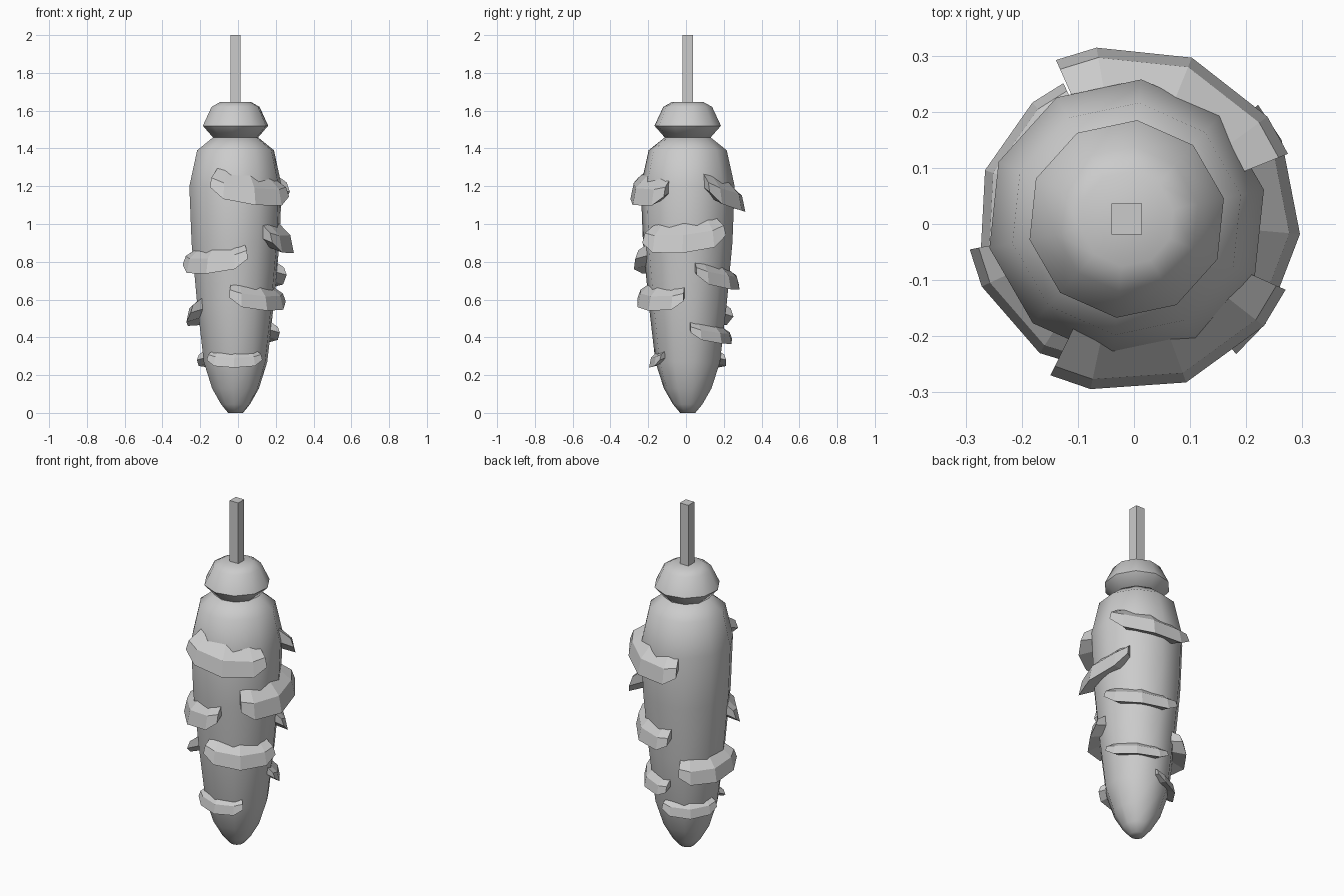
import bpy, bmesh
from math import radians, sin, cos

if "Cube" in bpy.data.objects:
    bpy.data.objects.remove(bpy.data.objects["Cube"])

CX, CY = -0.013, 0.009   # axis of the cone


def make_object(name, bm, smooth=None):
    bmesh.ops.recalc_face_normals(bm, faces=bm.faces)
    me = bpy.data.meshes.new(name)
    bm.to_mesh(me)
    bm.free()
    ob = bpy.data.objects.new(name, me)
    bpy.context.collection.objects.link(ob)
    if smooth:
        bpy.ops.object.select_all(action='DESELECT')
        ob.select_set(True)
        bpy.context.view_layer.objects.active = ob
        bpy.ops.object.shade_smooth_by_angle(angle=radians(smooth))
    return ob


def skin(bm, rings, around=False):
    """Bridge equal-length point loops and cap both ends."""
    vs = [[bm.verts.new(p) for p in ring] for ring in rings]
    n = len(vs[0])
    for a, b in zip(vs, vs[1:]):
        for i in range(n):
            j = (i + 1) % n
            bm.faces.new((a[i], a[j], b[j], b[i]))
    bm.faces.new(vs[0])
    bm.faces.new(vs[-1])


def polar(r, deg, z):
    a = radians(deg)
    return (CX + r * cos(a), CY + r * sin(a), z)


def lathe(name, profile, sides=10, start=84):
    bm = bmesh.new()
    skin(bm, [[polar(r, start + 360 * i / sides, z) for i in range(sides)]
              for r, z in profile])
    return make_object(name, bm, 60)


# Cone body and cap
lathe("cone_body", [(0.04, 0.0), (0.078, 0.045), (0.127, 0.13), (0.172, 0.27),
                    (0.208, 0.58), (0.238, 0.9), (0.25, 1.2), (0.208, 1.39), (0.12, 1.46)])
lathe("cone_cap", [(0.122, 1.458), (0.177, 1.52), (0.13, 1.62), (0.085, 1.645)])

# Square stem
bm = bmesh.new()
bmesh.ops.create_cube(bm, size=1)
for v in bm.verts:
    v.co = (CX + v.co.x * 0.055, CY + v.co.y * 0.055, 1.81 + v.co.z * 0.38)
make_object("stem", bm)


# Scales: curved wedges, thick along the lower lip, sinking into the body on top
def scale(name, azimuth, z, lip, size, tilt):
    bm = bmesh.new()
    rings = []
    for off, low, up in ((-46, 0.0, 0.05), (-32, -0.055, 0.03), (0, -0.07, 0.02),
                         (32, -0.055, 0.03), (46, 0.0, 0.05)):
        zc = z + tilt * off / 46
        a = azimuth + off
        end = 0.05 if abs(off) == 46 else 0.0
        rings.append([polar(lip, a, zc + low * size),
                      polar(lip - 0.018 * size, a, zc + up * size),
                      polar(lip - 0.10 * size, a, zc + 0.105 * size),
                      polar(lip - 0.11 * size, a, zc + (end - 0.02) * size)])
    skin(bm, rings)
    make_object(name, bm)


for i, spec in enumerate([
        (-70, 1.17, 0.31, 1.0, -0.025), (68, 1.14, 0.31, 1.0, -0.03),
        (-5, 0.92, 0.31, 1.05, 0.02), (237, 0.80, 0.285, 0.9, 0.015),
        (56, 0.71, 0.275, 0.8, -0.02), (-51, 0.60, 0.267, 0.85, -0.01),
        (161, 0.52, 0.267, 0.85, 0.01), (50, 0.41, 0.235, 0.62, -0.015),
        (-92, 0.28, 0.205, 0.58, 0.0), (130, 0.28, 0.205, 0.58, 0.0)]):
    scale(f"scale_{i + 1}", *spec)
